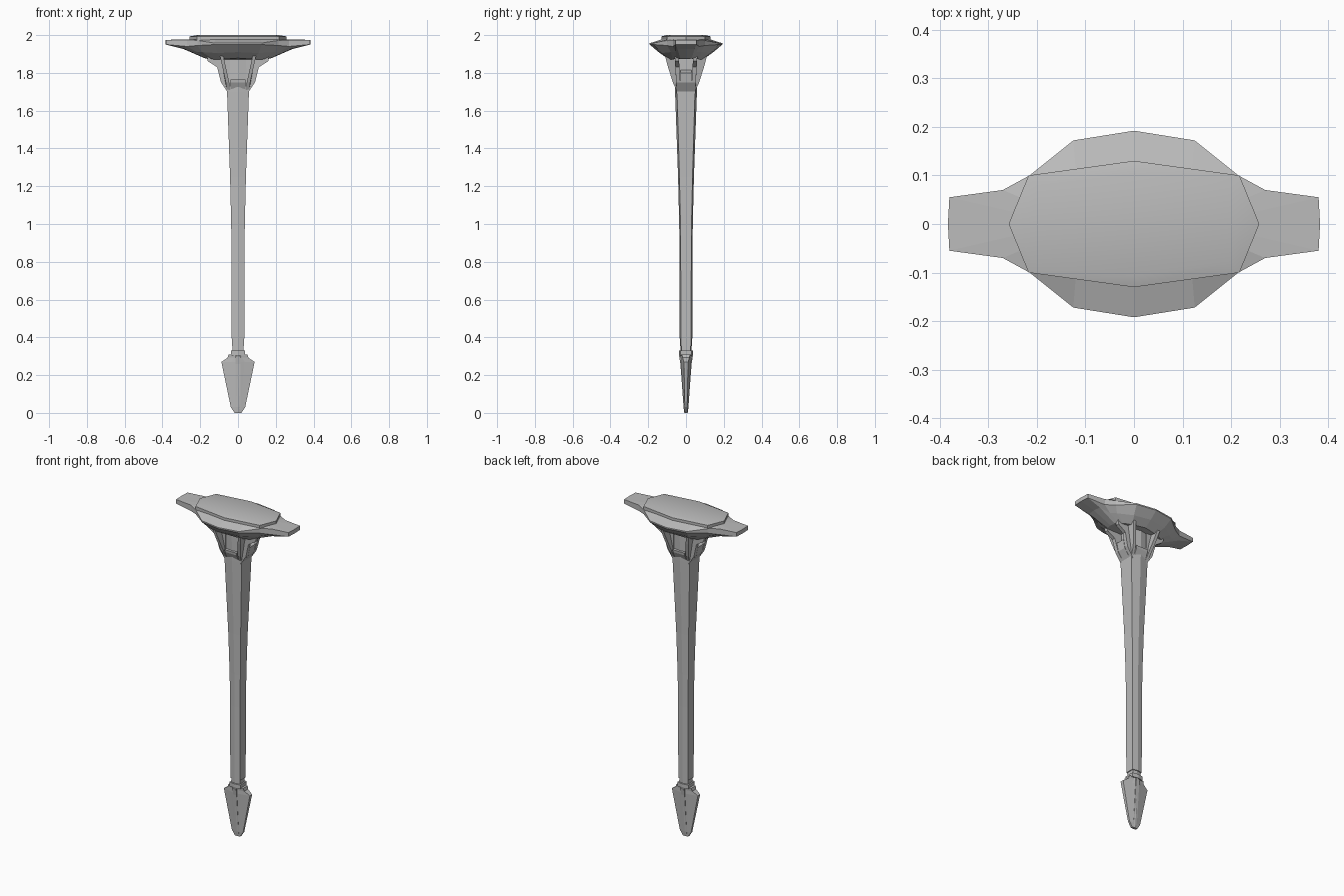
import bpy, bmesh

cube = bpy.data.objects.get("Cube")
if cube:
    bpy.data.objects.remove(cube)

grey = bpy.data.materials.new("stone grey")
grey.use_nodes = True
tone = (0.5, 0.5, 0.5, 1)
grey.diffuse_color = tone
grey.node_tree.nodes["Principled BSDF"].inputs["Base Color"].default_value = tone


def finish(name, bm, smooth=0):
    bmesh.ops.recalc_face_normals(bm, faces=bm.faces)
    mesh = bpy.data.meshes.new(name)
    bm.to_mesh(mesh)
    bm.free()
    mesh.materials.append(grey)
    ob = bpy.data.objects.new(name, mesh)
    bpy.context.collection.objects.link(ob)
    if smooth:
        bpy.ops.object.select_all(action='DESELECT')
        ob.select_set(True)
        bpy.context.view_layer.objects.active = ob
        bpy.ops.object.shade_smooth_by_angle(angle=smooth)
    return ob


def loft(name, rings, smooth=0):
    """Skin a stack of equal-length rings and cap both ends."""
    bm = bmesh.new()
    loops = [[bm.verts.new(p) for p in ring] for ring in rings]
    n = len(loops[0])
    for low, high in zip(loops, loops[1:]):
        for i in range(n):
            j = (i + 1) % n
            bm.faces.new((low[i], low[j], high[j], high[i]))
    bm.faces.new(loops[0])
    bm.faces.new(loops[-1])
    return finish(name, bm, smooth)


def full_ring(quarter):
    """Mirror points running from the x axis to the y axis into a closed ring."""
    half = quarter + [(-x, y, z) for x, y, z in reversed(quarter[:-1])]
    return half + [(x, -y, z) for x, y, z in reversed(half[1:-1])]


def level(points, z):
    return full_ring([(x, y, z) for x, y in points])


def prism(name, profile, a, b, axis):
    """Extrude an (outward, z) profile across from a to b; axis is outward."""
    def place(u, v, w):
        return (u, v, w) if axis == "x" else (v, u, w)
    return loft(name, [[place(u, v, w) for u, w in profile] for v in (a, b)])


def shaft_ring(w, z):
    return [(0, -w, z), (w, -w * .82, z), (w, w * .82, z),
            (0, w, z), (-w, w * .82, z), (-w, -w * .82, z)]


# Tapered shaft, neck and collar
loft("shaft", [shaft_ring(w, z) for w, z in
               ((.033, .355), (.034, .8), (.036, 1.0), (.042, 1.25), (.058, 1.7), (.062, 1.9))])
loft("neck", [shaft_ring(.028, z) for z in (.3, .36)])
loft("collar", [shaft_ring(w, z) for w, z in ((.052, .285), (.052, .3), (.037, .305), (.037, .33))][2:])

# Pointed foot: flat side fins around a ridged core
fin = [(0, 0), (.02, .008), (.04, .03), (.088, .27), (.055, .29), (.05, .305), (0, .305)]
foot_rings = []
for hw, t, e, z in ((.018, .009, .006, 0), (.038, .013, .006, .03),
                    (.088, .030, .011, .27), (.055, .032, .018, .292), (.05, .035, .022, .31)):
    foot_rings.append(level([(hw, 0), (hw, e), (hw * .4, t * .75), (0, t)], z))
loft("pointed_foot", foot_rings)
for s in (-1, 1):
    prism("foot_ridge", [(s * .02, .312), (s * .036, .3), (s * .03, .26), (s * .01, .02), (0, .02)],
          -.012, .012, "y")

# Brackets under the platform: paired ribs joined by a low web
side_rib = [(.05, 1.69), (.09, 1.75), (.11, 1.83), (.16, 1.862), (.165, 1.89), (.04, 1.9)]
front_rib = [(.045, 1.7), (.07, 1.75), (.098, 1.84), (.115, 1.905), (.04, 1.91)]
side_web = [(.05, 1.69), (.09, 1.75), (.1, 1.8), (.05, 1.82)]
front_web = [(.045, 1.7), (.07, 1.75), (.072, 1.765), (.045, 1.765)]
for s in (-1, 1):
    for axis, label, rib, web, inner, outer in (
            ("x", "side", side_rib, side_web, .028, .05),
            ("y", "front" if s < 0 else "back", front_rib, front_web, .04, .058)):
        flip = lambda pts: [(s * u, z) for u, z in pts]
        prism(label + "_bracket_web", flip(web), -inner, inner, axis)
        for t in (-1, 1):
            # ribs splay outward as they rise
            ob = prism(label + "_bracket_rib", flip(rib), t * inner, t * outer, axis)
            k = 1 if axis == "x" else 0
            for v in ob.data.vertices:
                v.co[k] += t * max(0, v.co.z - 1.72) * (.22 if axis == "y" else .06)

# Winged platform: underside, rim and sloping skirt
under = full_ring([(.17, 0, 1.875), (.165, .03, 1.875), (.15, .05, 1.875),
                   (.13, .07, 1.872), (.08, .09, 1.872), (0, .1, 1.878)])
belly = full_ring([(.29, 0, 1.927), (.285, .045, 1.927), (.22, .055, 1.912),
                   (.19, .08, 1.91), (.11, .13, 1.905), (0, .145, 1.91)])
outline = [(.383, 0), (.38, .055), (.27, .07), (.215, .1), (.125, .172), (0, .192)]
rim_low = full_ring([(x, y, z) for (x, y), z in
                     zip(outline, (1.95, 1.95, 1.94, 1.945, 1.95, 1.95))])
rim_top = full_ring([(x, y, z) for (x, y), z in
                     zip(outline, (1.975, 1.975, 1.975, 1.972, 1.958, 1.957))])
deck = level([(.26, 0), (.25, .025), (.235, .055), (.215, .1), (.12, .113), (0, .13)], 1.977)
loft("winged_platform", [under, belly, rim_low, rim_top, deck])

# Raised top plate with a gently crowned centre
plate = [(.258, 0), (.217, .1), (0, .13)]
crown = [(.215, 0), (.198, .08), (0, .105)]
loft("top_plate", [level(plate, 1.97), level(plate, 1.993), level(crown, 2.0)], .5)
